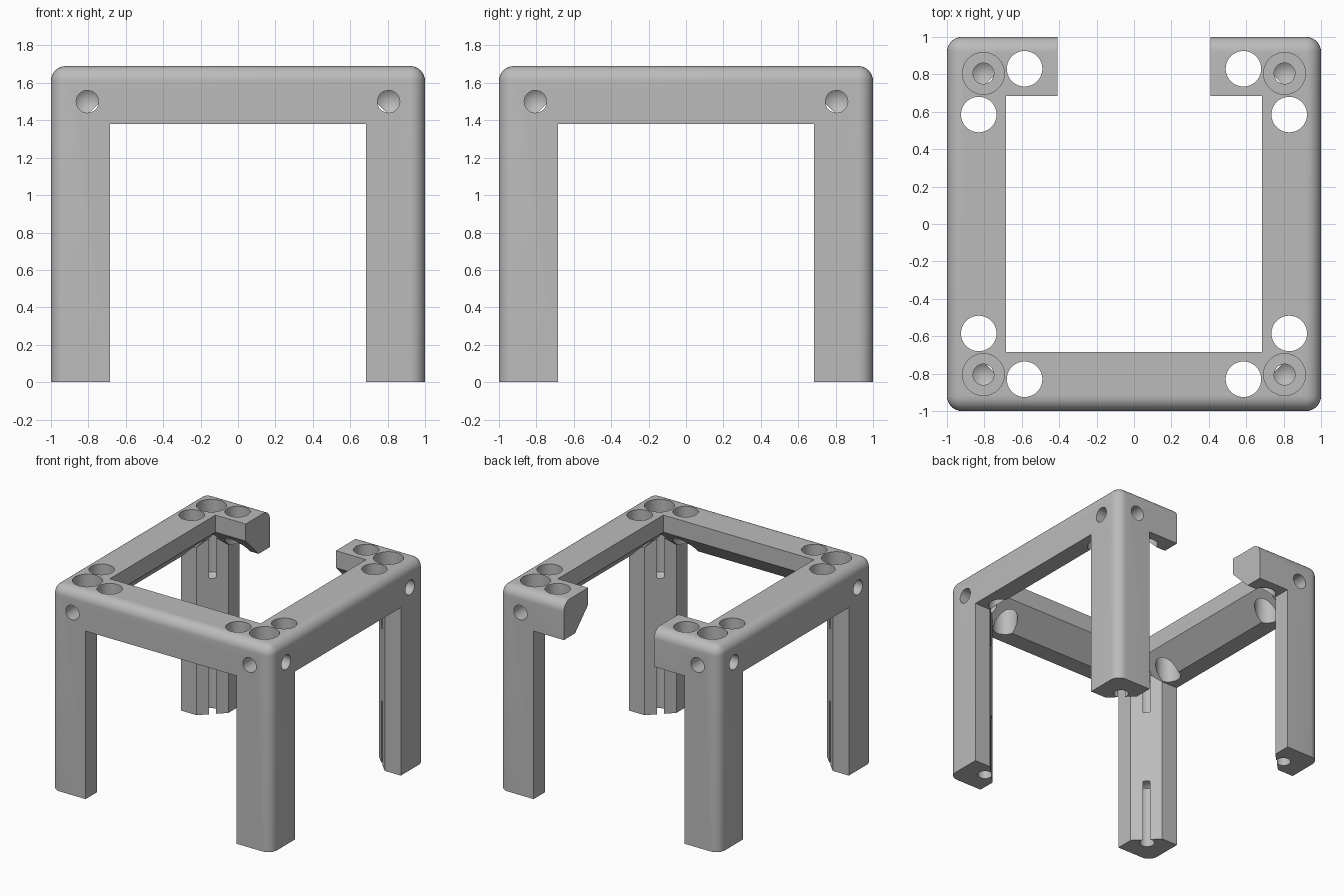
import bpy, bmesh, math
from mathutils import Vector

if "Cube" in bpy.data.objects:
    bpy.data.objects.remove(bpy.data.objects["Cube"], do_unlink=True)

HEIGHT = 1.69
INNER = 0.685        # half width of the inner opening
RAIL_BOTTOM = 1.38
CUT = 0.17           # size of the inside chamfers
HOLE = 0.805         # screw hole position on both axes
SIDE_Z = 1.5

grey = bpy.data.materials.new("plain_grey")
grey.use_nodes = True
colour = (0.5, 0.5, 0.5, 1)
grey.diffuse_color = colour
grey.node_tree.nodes["Principled BSDF"].inputs["Base Color"].default_value = colour


def make_object(name, bm):
    bmesh.ops.recalc_face_normals(bm, faces=bm.faces)
    mesh = bpy.data.meshes.new(name)
    bm.to_mesh(mesh)
    bm.free()
    mesh.materials.append(grey)
    obj = bpy.data.objects.new(name, mesh)
    bpy.context.collection.objects.link(obj)
    return obj


def hull(points):
    """Convex solid through the given points."""
    bm = bmesh.new()
    verts = [bm.verts.new(p) for p in points]
    bmesh.ops.convex_hull(bm, input=verts)
    bmesh.ops.dissolve_limit(bm, angle_limit=0.01, verts=bm.verts, edges=bm.edges)
    return make_object("cutter", bm)


def box(low, high):
    return [(x, y, z) for x in (low[0], high[0])
            for y in (low[1], high[1]) for z in (low[2], high[2])]


def drill(start, direction, depth, radius, point=0.0, sides=40):
    """Points of a drill shape; point is the length of its conical tip."""
    start, axis = Vector(start), Vector(direction).normalized()
    u = axis.orthogonal().normalized()
    v = axis.cross(u)
    ring = [(u * math.cos(a) + v * math.sin(a)) * radius
            for a in (2 * math.pi * i / sides for i in range(sides))]
    pts = [start - axis * 0.05 + r for r in ring]
    pts += [start + axis * (depth - point) + r for r in ring]
    if point:
        pts.append(start + axis * depth)
    return pts


# Outer block with rounded upright and top edges
bm = bmesh.new()
bmesh.ops.create_cube(bm, size=2)
for v in bm.verts:
    v.co.z = HEIGHT if v.co.z > 0 else 0
edges = [e for e in bm.edges if max(v.co.z for v in e.verts) > 0]
bmesh.ops.bevel(bm, geom=edges, offset=0.08, segments=8, profile=0.5, affect='EDGES')
frame = make_object("corner_frame", bm)
bpy.context.view_layer.objects.active = frame
frame.select_set(True)


def cut(points):
    cutter = hull(points)
    cutter.hide_render = True
    mod = frame.modifiers.new("cut", 'BOOLEAN')
    mod.operation = 'DIFFERENCE'
    mod.solver = 'EXACT'
    mod.object = cutter
    bpy.ops.object.modifier_apply(modifier=mod.name)
    bpy.data.objects.remove(cutter, do_unlink=True)


# Open centre, spaces between the legs and the gap at the back
cut(box((-INNER, -INNER, -1), (INNER, INNER, 2)))
cut(box((-INNER, -2, -1), (INNER, 2, RAIL_BOTTOM)))
cut(box((-2, -INNER, -1), (2, INNER, RAIL_BOTTOM)))
cut(box((-0.41, 0.4, -1), (0.41, 2, 2)))

# Sloped inner underside of the rails
slope = INNER + CUT + RAIL_BOTTOM
profile = [(0.6, slope - 0.6), (0.945, slope - 0.945), (0.6, slope - 0.945)]
for s in (-1, 1):
    cut([(s * a, t, z) for a, z in profile for t in (-INNER, INNER)])
    cut([(t, s * a, z) for a, z in profile for t in (-INNER, INNER)])

for sx in (-1, 1):
    for sy in (-1, 1):
        # Flattened inside corner of the leg, ending under the rails
        a, b = 0.6, 2 * INNER + CUT - 0.6
        m = (a + b) / 2
        plan = [(a, a), (a, b), (b, a)]
        pts = [(x, y, -1) for x, y in plan]
        pts += [(x, y, slope - max(x, y)) for x, y in plan + [(m, m)]]
        cut([(sx * x, sy * y, z) for x, y, z in pts])

        # Wide round openings beside each corner
        for x, y in ((0.585, 0.83), (0.83, 0.585)):
            cut(drill((sx * x, sy * y, HEIGHT), (0, 0, -1), 0.6, 0.095))

        # Counterbore and screw holes from above and below
        x, y = sx * HOLE, sy * HOLE
        cut(drill((x, y, HEIGHT), (0, 0, -1), 0.13, 0.112))
        cut(drill((x, y, HEIGHT), (0, 0, -1), 0.61, 0.056, 0.04))
        cut(drill((x, y, 0), (0, 0, 1), 0.55, 0.056, 0.04))

        # Screw holes from the two outer sides
        cut(drill((x, sy, SIDE_Z), (0, -sy, 0), 0.305, 0.06, 0.045))
        cut(drill((sx, y, SIDE_Z), (-sx, 0, 0), 0.305, 0.06, 0.045))

bpy.ops.object.shade_smooth_by_angle(angle=math.radians(30))
